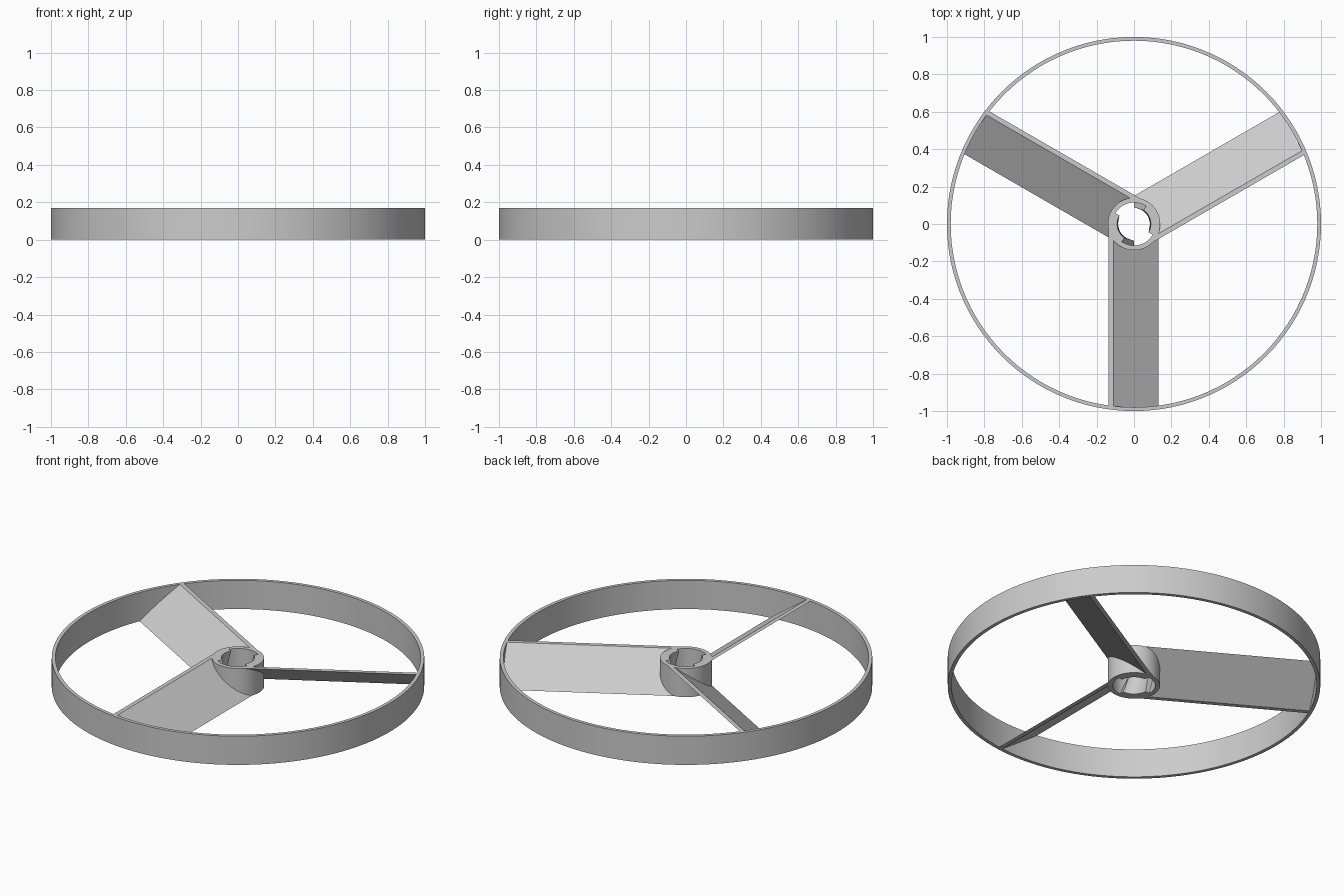
import bpy, bmesh
from math import sin, cos, radians, sqrt, pi

cube = bpy.data.objects.get("Cube")
if cube:
    bpy.data.objects.remove(cube, do_unlink=True)

H = 0.17            # overall height
HUB_R, BORE_R, LUG_R = 0.14, 0.115, 0.09
RIM_IN = 0.98

grey = bpy.data.materials.new("light_grey")
grey.use_nodes = True
grey.diffuse_color = (0.6, 0.6, 0.6, 1)
grey.node_tree.nodes["Principled BSDF"].inputs["Base Color"].default_value = (0.6, 0.6, 0.6, 1)


def finish(name, bm):
    bmesh.ops.recalc_face_normals(bm, faces=bm.faces)
    mesh = bpy.data.meshes.new(name)
    bm.to_mesh(mesh)
    bm.free()
    mesh.materials.append(grey)
    obj = bpy.data.objects.new(name, mesh)
    bpy.context.collection.objects.link(obj)
    bpy.ops.object.select_all(action='DESELECT')
    obj.select_set(True)
    bpy.context.view_layer.objects.active = obj
    bpy.ops.object.shade_smooth_by_angle(angle=radians(30))
    return obj


def loft(name, sections, closed):
    """Join equal cross-sections with quads; cap the ends if open."""
    bm = bmesh.new()
    rows = [[bm.verts.new(p) for p in s] for s in sections]
    pairs = list(zip(rows, rows[1:]))
    if closed:
        pairs.append((rows[-1], rows[0]))
    else:
        bm.faces.new(rows[0])
        bm.faces.new(rows[-1])
    for a, b in pairs:
        for i in range(len(a)):
            j = (i + 1) % len(a)
            bm.faces.new((a[i], a[j], b[j], b[i]))
    return finish(name, bm)


def tube(name, r_in, r_out, n):
    profile = [(r_in, 0), (r_out, 0), (r_out, H), (r_in, H)]
    loft(name, [[(r * cos(2 * pi * k / n), r * sin(2 * pi * k / n), z)
                 for r, z in profile] for k in range(n)], True)


# Outer rim and hub
tube("outer_rim", RIM_IN, 1.0, 120)
tube("hub", BORE_R, HUB_R, 64)


# Slanted lugs inside the hub bore
def lug(name, turn):
    sections = []
    for k in range(17):
        top = radians(turn + 150 + 85 * k / 16)
        low = top + radians(35)
        sections.append([(r * cos(a), r * sin(a), z) for r, a, z in (
            (LUG_R, low, 0), (BORE_R + 0.005, low, 0),
            (BORE_R + 0.005, top, H), (LUG_R, top, H))])
    loft(name, sections, False)


lug("hub_lug_left", 0)
lug("hub_lug_right", 180)


# Pitched blades, their ends curved to sit inside the hub and rim walls
def blade(name, turn):
    c, s = cos(radians(turn)), sin(radians(turn))
    sections = []
    for k in range(17):
        t = k / 16
        z = H * (1 - t)
        xa = -0.135 + 0.24 * t
        xb = xa + 0.025

        def point(x, r):
            y = -sqrt(max(r * r - x * x, 0))
            return (c * x - s * y, s * x + c * y, z)
        sections.append([point(xa, 0.128), point(xb, 0.128),
                         point(xb, 0.99), point(xa, 0.99)])
    loft(name, sections, False)


for name, turn in (("blade_front", 0), ("blade_left", 120), ("blade_right", 240)):
    blade(name, turn)
